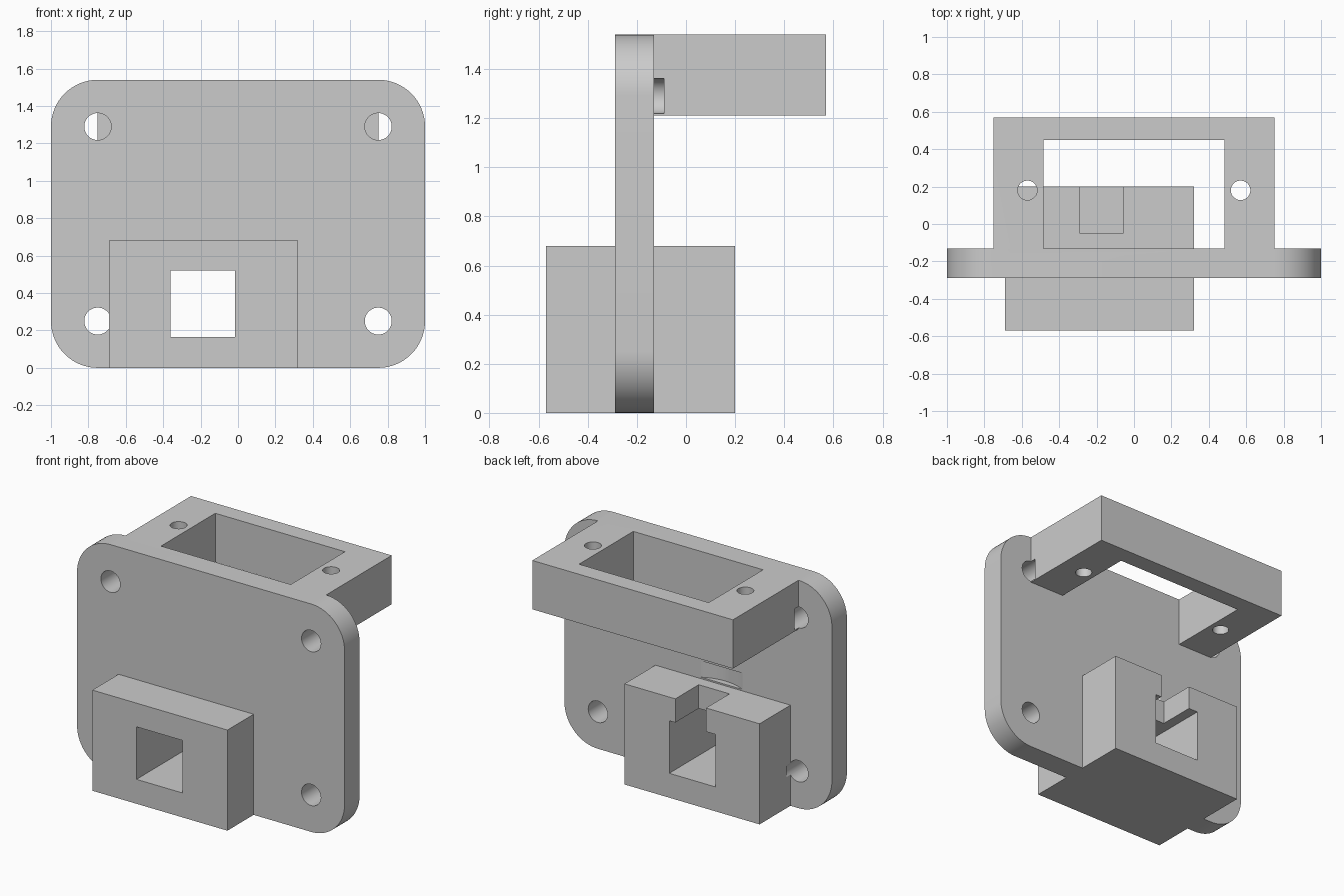
import bpy, bmesh, math
from mathutils import Matrix, Vector

default = bpy.data.objects.get("Cube")
if default:
    bpy.data.objects.remove(default, do_unlink=True)

grey = bpy.data.materials.new("plain grey")
grey.use_nodes = True
COLOUR = (0.6, 0.6, 0.6, 1)
grey.diffuse_color = COLOUR
grey.node_tree.nodes["Principled BSDF"].inputs["Base Color"].default_value = COLOUR


def finish(name, bm):
    mesh = bpy.data.meshes.new(name)
    bmesh.ops.recalc_face_normals(bm, faces=bm.faces)
    bm.to_mesh(mesh)
    bm.free()
    mesh.materials.append(grey)
    obj = bpy.data.objects.new(name, mesh)
    bpy.context.collection.objects.link(obj)
    return obj


def box(name, x, y, z):
    bm = bmesh.new()
    bmesh.ops.create_cube(bm, size=1)
    lo, hi = Vector((x[0], y[0], z[0])), Vector((x[1], y[1], z[1]))
    for v in bm.verts:
        v.co = Vector([(v.co[i] + 0.5) * (hi[i] - lo[i]) + lo[i] for i in range(3)])
    return finish(name, bm)


def cylinder(name, centre, radius, depth, along_y=False):
    bm = bmesh.new()
    turn = Matrix.Rotation(math.pi / 2, 4, 'X') if along_y else Matrix()
    bmesh.ops.create_cone(bm, cap_ends=True, segments=64, radius1=radius, radius2=radius,
                          depth=depth, matrix=Matrix.Translation(centre) @ turn)
    return finish(name, bm)


def combine(target, other, operation):
    mod = target.modifiers.new(other.name, 'BOOLEAN')
    mod.object, mod.operation, mod.solver = other, operation, 'EXACT'
    bpy.context.view_layer.objects.active = target
    bpy.ops.object.modifier_apply(modifier=mod.name)
    bpy.data.objects.remove(other, do_unlink=True)


# Mounting plate with rounded corners
TOP, RADIUS, FRONT, BACK = 1.54, 0.25, -0.29, -0.13
bm = bmesh.new()
ring = []
corners = [(0.75, TOP - RADIUS), (-0.75, TOP - RADIUS), (-0.75, RADIUS), (0.75, RADIUS)]
for i, (cx, cz) in enumerate(corners):
    for step in range(17):
        a = (i + step / 16) * math.pi / 2
        ring.append(bm.verts.new((cx + RADIUS * math.cos(a), FRONT, cz + RADIUS * math.sin(a))))
face = bm.faces.new(ring)
moved = bmesh.ops.extrude_face_region(bm, geom=[face])["geom"]
bmesh.ops.translate(bm, vec=(0, BACK - FRONT, 0),
                    verts=[v for v in moved if isinstance(v, bmesh.types.BMVert)])
bracket = finish("mounting_bracket", bm)

# Rear frame, and the block that passes through the plate
combine(bracket, box("rear_frame", (-0.75, 0.75), (-0.2, 0.57), (1.21, TOP)), 'UNION')
combine(bracket, box("lower_block", (-0.69, 0.32), (-0.57, 0.2), (0, 0.68)), 'UNION')

# Frame opening, square tunnel and the slot above it
combine(bracket, box("frame_opening", (-0.485, 0.485), (BACK, 0.45), (1.1, 1.7)), 'DIFFERENCE')
combine(bracket, box("tunnel", (-0.36, -0.015), (-0.7, 0.4), (0.165, 0.52)), 'DIFFERENCE')
combine(bracket, box("top_slot", (-0.29, -0.06), (-0.05, 0.4), (0.4, 0.75)), 'DIFFERENCE')

# Shallow round recess in the back of the plate
combine(bracket, cylinder("recess", (-0.175, 0.15, 0.745), 0.32, 0.11), 'DIFFERENCE')

# Screw holes in the frame and the plate
for x in (-0.57, 0.57):
    combine(bracket, cylinder("frame_hole", (x, 0.18, 1.37), 0.052, 0.6), 'DIFFERENCE')
for x in (-0.75, 0.75):
    for z in (0.25, 1.29):
        combine(bracket, cylinder("plate_hole", (x, -0.21, z), 0.072, 0.24, True), 'DIFFERENCE')

# Smooth the round walls, keep edges sharp
bpy.ops.object.select_all(action='DESELECT')
bracket.select_set(True)
bpy.context.view_layer.objects.active = bracket
bpy.ops.object.shade_smooth_by_angle(angle=math.radians(30))
